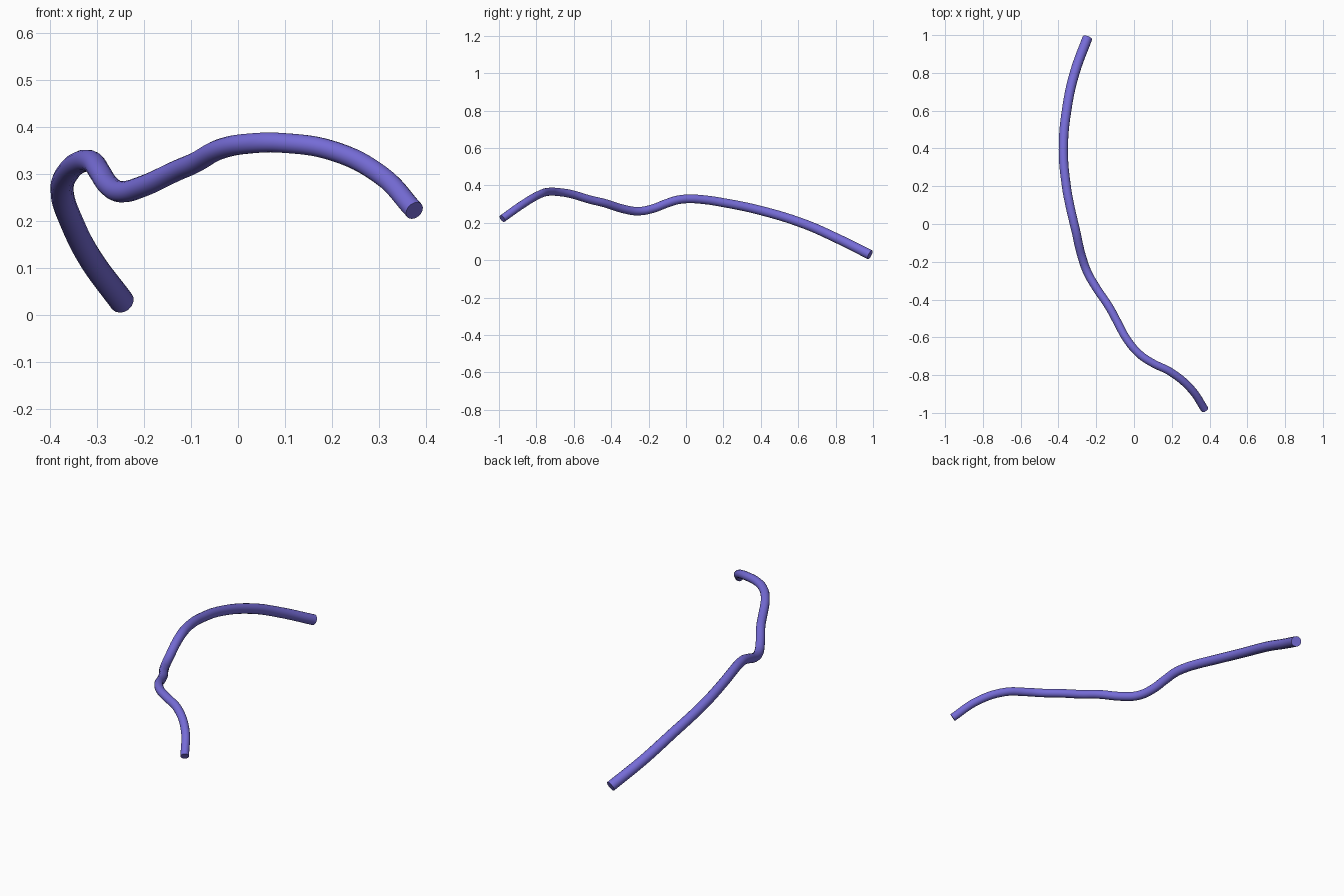
import bpy

if "Cube" in bpy.data.objects:
    bpy.data.objects.remove(bpy.data.objects["Cube"])

# Centre line of the cable, front end to back end
path = [
    (0.375, -0.982, 0.222), (0.304, -0.876, 0.297), (0.198, -0.786, 0.350),
    (0.093, -0.733, 0.366), (0.030, -0.690, 0.365), (-0.034, -0.616, 0.354),
    (-0.093, -0.510, 0.323), (-0.130, -0.442, 0.307), (-0.204, -0.331, 0.273),
    (-0.247, -0.255, 0.262), (-0.274, -0.180, 0.275), (-0.294, -0.103, 0.304),
    (-0.306, -0.045, 0.322), (-0.320, 0.013, 0.328), (-0.340, 0.100, 0.323),
    (-0.357, 0.193, 0.309), (-0.374, 0.394, 0.267), (-0.352, 0.632, 0.194),
    (-0.312, 0.807, 0.117), (-0.247, 0.984, 0.029),
]
FRONT_R, BACK_R = 0.0205, 0.0265

# Gently tapered round tube swept along the path
curve = bpy.data.curves.new("cable", 'CURVE')
curve.dimensions = '3D'
curve.bevel_depth = 1.0
curve.bevel_resolution = 6
curve.resolution_u = 8
curve.use_fill_caps = True
spline = curve.splines.new('BEZIER')
spline.bezier_points.add(len(path) - 1)
for point, co in zip(spline.bezier_points, path):
    point.co = co
    point.handle_left_type = point.handle_right_type = 'AUTO'
    point.radius = FRONT_R + (BACK_R - FRONT_R) * (co[1] + 1) / 2

cable = bpy.data.objects.new("cable", curve)
bpy.context.collection.objects.link(cable)
bpy.context.view_layer.objects.active = cable
cable.select_set(True)
bpy.ops.object.convert(target='MESH')
cable = bpy.context.object
cable.name = "cable"
bpy.ops.object.shade_smooth_by_angle()

# Purple covering
mat = bpy.data.materials.new("purple")
mat.diffuse_color = (0.18, 0.15, 0.68, 1)
mat.use_nodes = True
mat.node_tree.nodes["Principled BSDF"].inputs["Base Color"].default_value = mat.diffuse_color
cable.data.materials.clear()
cable.data.materials.append(mat)
